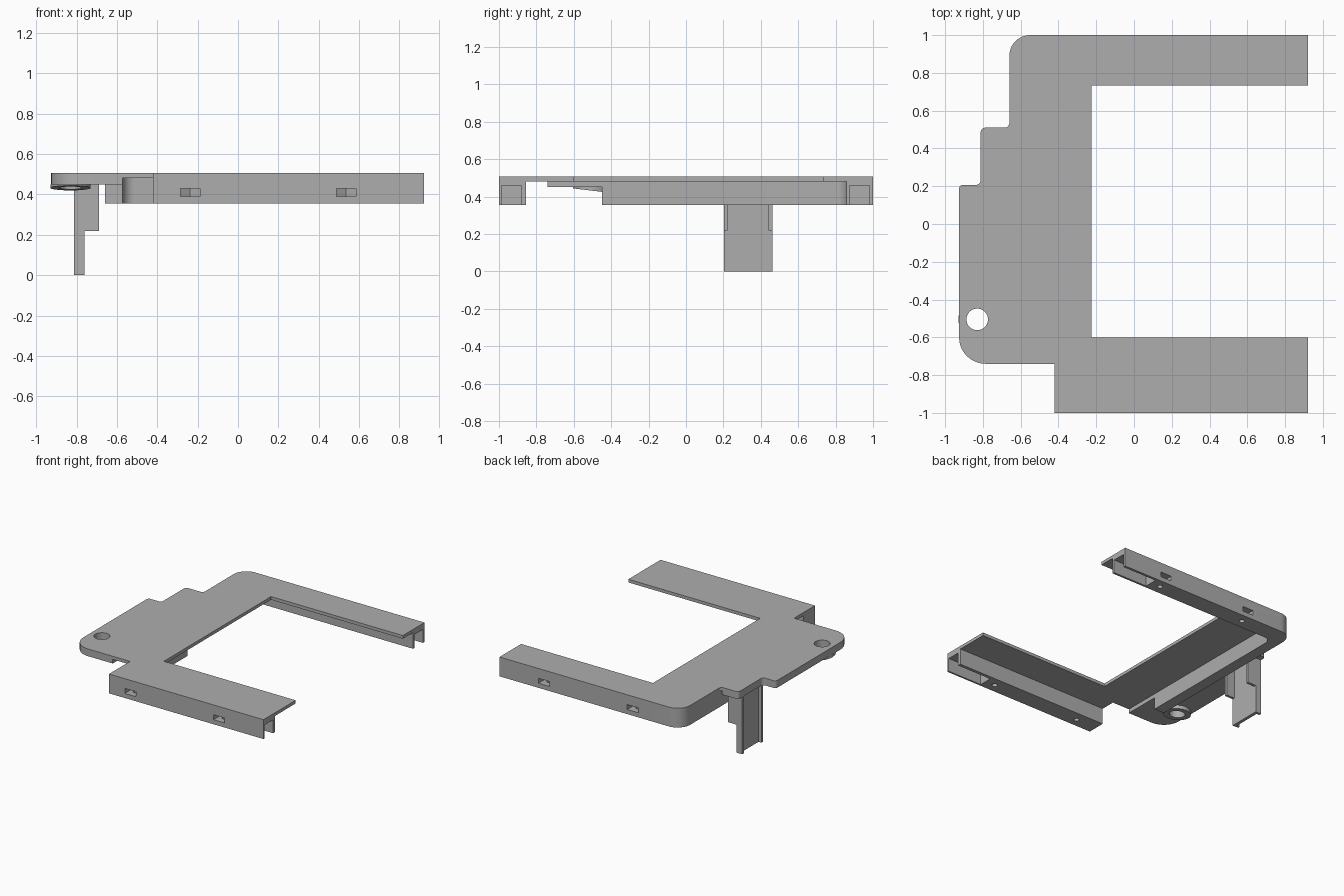
import bpy, bmesh, math
from mathutils import Vector

if "Cube" in bpy.data.objects:
    bpy.data.objects.remove(bpy.data.objects["Cube"])

grey = bpy.data.materials.new("grey plastic")
grey.diffuse_color = (0.42, 0.42, 0.42, 1)
grey.use_nodes = True
grey.node_tree.nodes["Principled BSDF"].inputs["Base Color"].default_value = grey.diffuse_color

TOP, SKIN, THICK, RIB = 0.507, 0.482, 0.45, 0.355   # plate top and the three underside levels


def outline(points, seg=10):
    """Corner list of (x, y[, fillet radius]) to a rounded outline."""
    out = []
    n = len(points)
    for i, p in enumerate(points):
        c = Vector(p[:2])
        if len(p) == 2:
            out.append(c)
            continue
        a = (Vector(points[i - 1][:2]) - c).normalized()
        b = (Vector(points[(i + 1) % n][:2]) - c).normalized()
        r = p[2]
        centre = c + (a + b) * r            # all corners are square
        for k in range(seg + 1):
            t = k / seg * math.pi / 2
            out.append(centre - b * r * math.cos(t) - a * r * math.sin(t))
    return out


def prism(name, points, lo, hi, axis="z"):
    """Extrude an outline between two levels along z, or along y for (x, z) outlines."""
    bm = bmesh.new()
    place = (lambda p, h: (p[0], p[1], h)) if axis == "z" else (lambda p, h: (p[0], h, p[1]))
    face = bm.faces.new([bm.verts.new(place(p, lo)) for p in outline(points)])
    ext = bmesh.ops.extrude_face_region(bm, geom=[face])
    move = Vector(place((0, 0), hi - lo))
    bmesh.ops.translate(bm, vec=move, verts=[v for v in ext["geom"] if isinstance(v, bmesh.types.BMVert)])
    bmesh.ops.recalc_face_normals(bm, faces=bm.faces)
    me = bpy.data.meshes.new(name)
    bm.to_mesh(me)
    bm.free()
    me.materials.append(grey)
    ob = bpy.data.objects.new(name, me)
    bpy.context.collection.objects.link(ob)
    return ob


def box(name, x0, x1, y0, y1, z0, z1):
    return prism(name, [(x0, y0), (x1, y0), (x1, y1), (x0, y1)], z0, z1)


def disc(name, x, y, r, lo, hi, n=40):
    ring = [(x + r * math.cos(2 * math.pi * i / n), y + r * math.sin(2 * math.pi * i / n)) for i in range(n)]
    return prism(name, ring, lo, hi)


def cut(ob, cutter):
    mod = ob.modifiers.new("cut", "BOOLEAN")
    mod.operation, mod.solver, mod.object = "DIFFERENCE", "EXACT", cutter
    cutter.hide_render = True
    cutter.hide_viewport = True


# Thin C-shaped top plate
left_edge = [(-0.66, 0.51, 0.025), (-0.812, 0.51, 0.025), (-0.812, 0.207, 0.025),
             (-0.926, 0.207, 0.02), (-0.926, -0.74, 0.14)]
top_plate = prism("top_plate", [(0.922, 1), (-0.66, 1, 0.11)] + left_edge + [
    (-0.422, -0.74), (-0.422, -1), (0.922, -1), (0.922, -0.6),
    (-0.225, -0.6), (-0.225, 0.732), (0.922, 0.732)], SKIN, TOP)

# Thicker shelf under the left side
shelf = prism("left_shelf", left_edge + [(-0.572, -0.74), (-0.572, -0.45), (-0.66, -0.45)], THICK, SKIN)

# Ribs below the plate: L-shaped back rib and straight front rib
back_rib = prism("back_rib", [(0.922, 1), (-0.66, 1, 0.11), (-0.66, -0.45), (-0.572, -0.45),
                              (-0.572, 0.858, 0.06), (0.922, 0.858)], RIB, SKIN)
front_rib = box("front_rib", -0.422, 0.922, -1, -0.855, RIB, SKIN)

# Open channel at each rib end, nut slots in the outer walls, screw holes below
for rib, side, y0, y1 in ((back_rib, 1, 0.875, 0.98), (front_rib, -1, -0.986, -0.88)):
    cut(rib, box("channel_cutter", 0.62, 1.0, y0, y1, RIB - 0.05, 0.46))
    for x in (-0.237, 0.536):
        slot = [(x - 0.048, side * 1.05), (x + 0.048, side * 1.05), (x + 0.048, side * 0.90),
                (x, side * 0.872), (x - 0.048, side * 0.90)]
        cut(rib, prism("nut_slot_cutter", slot, 0.391, 0.43))
        cut(rib, disc("screw_hole_cutter", x, side * 0.93, 0.02, RIB - 0.05, 0.41, 20))

# Tilted boss around the mounting hole
HX, HY = -0.83, -0.505
boss = disc("hole_boss", HX, HY, 0.1, 0.425, THICK, 48)
for v in boss.data.vertices:
    if v.co.z < 0.44:
        v.co.z = 0.432 - 0.12 * (v.co.y - HY)
hole = disc("mounting_hole_cutter", HX, HY, 0.057, 0.3, 0.6)
for part in (top_plate, shelf, boss):
    cut(part, hole)

# Hanging leg: a web between two stepped flanges
box("leg_web", -0.787, -0.762, 0.222, 0.442, 0, THICK)
flange = [(-0.812, 0), (-0.762, 0), (-0.762, 0.22), (-0.69, 0.22), (-0.69, THICK), (-0.812, THICK)]
for name, y0, y1 in (("leg_front_flange", 0.202, 0.222), ("leg_back_flange", 0.442, 0.462)):
    prism(name, flange, y0, y1, "y")

# Smooth the rounded walls, keep edges sharp
bpy.ops.object.select_all(action="DESELECT")
for ob in bpy.context.collection.objects:
    if not ob.hide_render:
        ob.select_set(True)
        bpy.context.view_layer.objects.active = ob
bpy.ops.object.shade_smooth_by_angle(angle=math.radians(30))
